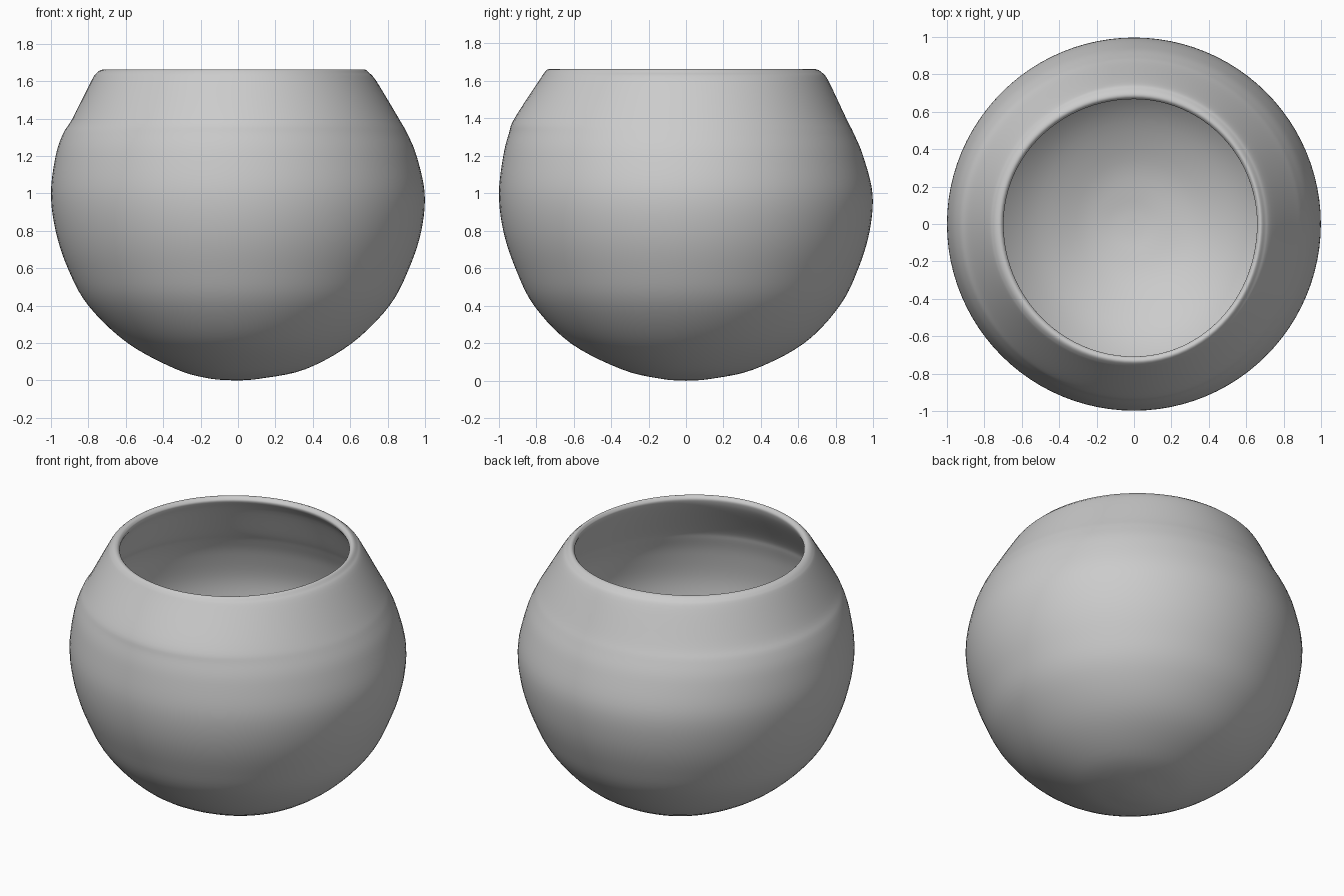
import bpy, math
from mathutils import Vector

if "Cube" in bpy.data.objects:
    bpy.data.objects.remove(bpy.data.objects["Cube"])

SEGMENTS, STEPS = 96, 5

# Profile rows: height, then radius towards +x, +y, -x, -y
outer = [
    (0.00, 0.00, 0.00, 0.00, 0.00),
    (0.01, 0.12, 0.13, 0.15, 0.13),
    (0.06, 0.36, 0.36, 0.33, 0.34),
    (0.20, 0.61, 0.63, 0.59, 0.615),
    (0.40, 0.81, 0.82, 0.80, 0.81),
    (0.60, 0.915, 0.92, 0.91, 0.91),
    (0.80, 0.98, 0.98, 0.975, 0.975),
    (1.00, 0.998, 0.995, 1.00, 0.998),
    (1.20, 0.955, 0.945, 0.975, 0.975),
    (1.32, 0.905, 0.895, 0.935, 0.945),
    (1.40, 0.86, 0.855, 0.885, 0.915),
    (1.60, 0.74, 0.76, 0.785, 0.785),
]
rim = [
    (1.645, 0.70, 0.725, 0.755, 0.755),
    (1.662, 0.68, 0.695, 0.725, 0.735),
    (1.655, 0.665, 0.675, 0.705, 0.715),
    (1.63, 0.66, 0.67, 0.70, 0.71),
]
# Inside wall follows the outside, drawn in towards the middle
inner = [(0.9 + (z - 0.9) * 0.945, *(r * 0.945 for r in radii))
         for z, *radii in reversed(outer)]
rows = [Vector(r) for r in outer + rim + inner]


def smooth_rows(points):
    """Catmull-Rom curve through the profile rows."""
    result = []
    for i in range(len(points) - 1):
        a, b = points[max(i - 1, 0)], points[i]
        c, d = points[i + 1], points[min(i + 2, len(points) - 1)]
        for k in range(STEPS):
            t = k / STEPS
            result.append(0.5 * (2 * b + (c - a) * t
                                 + (2 * a - 5 * b + 4 * c - d) * t * t
                                 + (3 * b - a - 3 * c + d) * t ** 3))
    return result + [points[-1]]


def ring(row):
    """One closed ring, blending the four side radii around the axis."""
    z, east, north, west, south = row
    points = []
    for s in range(SEGMENTS):
        a = 2 * math.pi * s / SEGMENTS
        c, n = math.cos(a), math.sin(a)
        r = (east if c > 0 else west) * c * c + (north if n > 0 else south) * n * n
        points.append((r * c, r * n, z))
    return points


# Bowl: rings from the outside bottom, over the rim, to the inside bottom
curve = smooth_rows(rows)
rings = curve[1:-1]
verts = [p for row in rings for p in ring(row)]
faces = []
for i in range(len(rings) - 1):
    for s in range(SEGMENTS):
        a, b = i * SEGMENTS + s, i * SEGMENTS + (s + 1) % SEGMENTS
        faces.append((a, b, b + SEGMENTS, a + SEGMENTS))

# Centre points closing the bottom outside and inside
last = (len(rings) - 1) * SEGMENTS
verts += [(0, 0, curve[0][0]), (0, 0, curve[-1][0])]
for s in range(SEGMENTS):
    n = (s + 1) % SEGMENTS
    faces.append((len(verts) - 2, n, s))
    faces.append((len(verts) - 1, last + s, last + n))

mesh = bpy.data.meshes.new("bowl")
mesh.from_pydata(verts, [], faces)
mesh.shade_smooth()
bowl = bpy.data.objects.new("bowl", mesh)
bpy.context.collection.objects.link(bowl)

grey = bpy.data.materials.new("plain grey")
grey.diffuse_color = (0.6, 0.6, 0.6, 1)
grey.use_nodes = True
grey.node_tree.nodes["Principled BSDF"].inputs["Base Color"].default_value = grey.diffuse_color
mesh.materials.append(grey)
